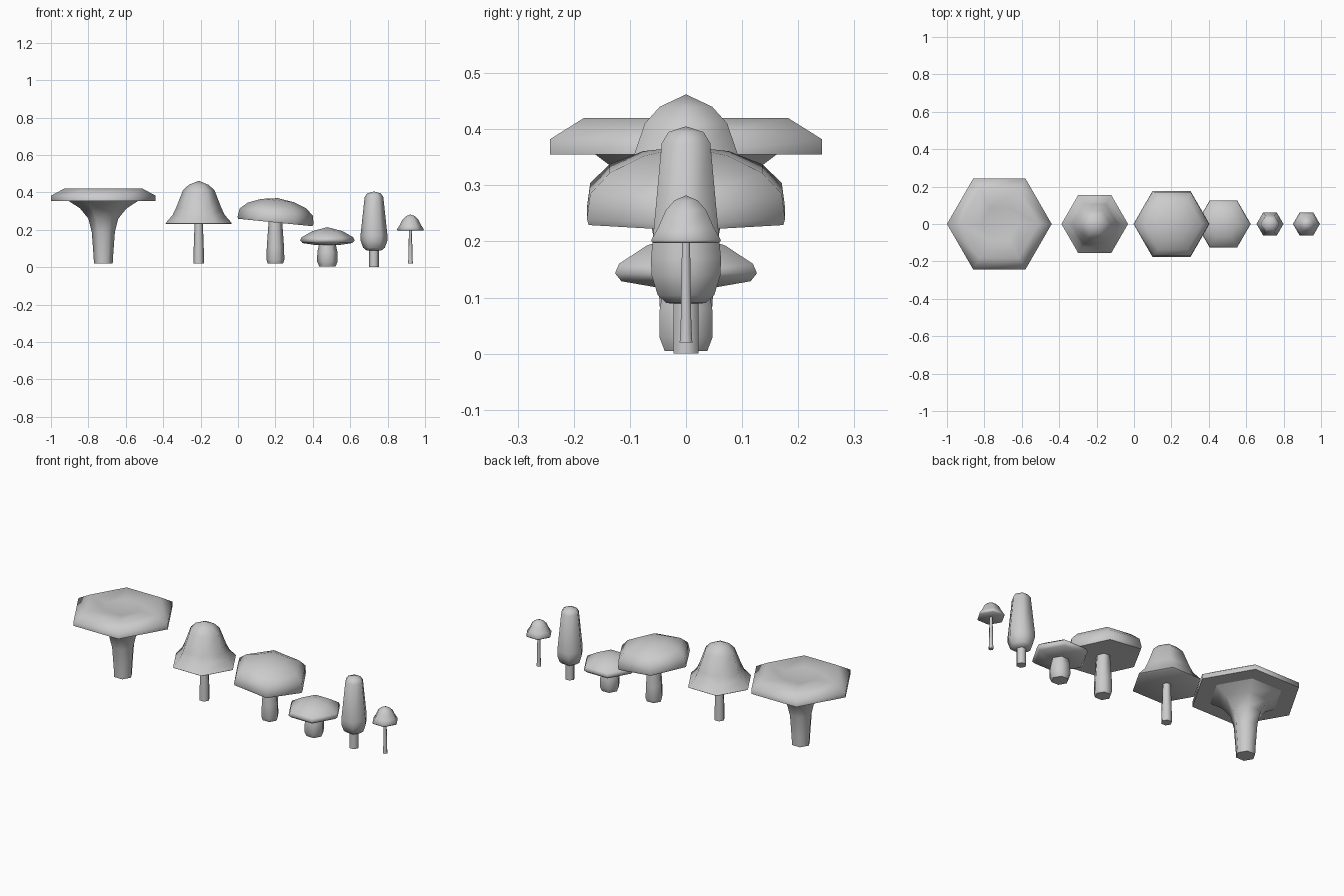
import bpy, bmesh, math
from mathutils import Matrix

SIDES = 6

if "Cube" in bpy.data.objects:
    bpy.data.objects.remove(bpy.data.objects["Cube"], do_unlink=True)

grey = bpy.data.materials.new("plain_grey")
grey.use_nodes = True
colour = (0.6, 0.6, 0.6, 1)
grey.diffuse_color = colour
grey.node_tree.nodes["Principled BSDF"].inputs["Base Color"].default_value = colour


def lathe(name, x, profile, z=0, tilt=0):
    """Turn a bottom-to-top (radius, height) profile into a closed hexagonal solid."""
    bm = bmesh.new()
    rings = []
    for r, h in profile:
        if r == 0:
            rings.append([bm.verts.new((0, 0, h))] * SIDES)
        else:
            rings.append([bm.verts.new((r * math.cos(math.tau * i / SIDES),
                                        r * math.sin(math.tau * i / SIDES), h))
                          for i in range(SIDES)])
    for low, high in zip(rings, rings[1:]):
        for i in range(SIDES):
            j = (i + 1) % SIDES
            corners = [low[i], low[j], high[j], high[i]]
            bm.faces.new(list(dict.fromkeys(corners)))
    # Close any open end
    for ring, radius in ((rings[0][::-1], profile[0][0]), (rings[-1], profile[-1][0])):
        if radius:
            bm.faces.new(ring)
    bmesh.ops.recalc_face_normals(bm, faces=bm.faces)
    mesh = bpy.data.meshes.new(name)
    bm.to_mesh(mesh)
    bm.free()
    mesh.materials.append(grey)
    obj = bpy.data.objects.new(name, mesh)
    bpy.context.collection.objects.link(obj)
    obj.matrix_world = Matrix.Translation((x, 0, z)) @ Matrix.Rotation(tilt, 4, 'Y')
    bpy.ops.object.select_all(action='DESELECT')
    obj.select_set(True)
    bpy.context.view_layer.objects.active = obj
    bpy.ops.object.shade_smooth_by_angle(angle=math.radians(65))
    return obj


# Wide funnel mushroom with a dished top
lathe("funnel_stalk", -0.72, [(0.05, 0.02), (0.053, 0.07), (0.062, 0.19), (0.08, 0.26),
                              (0.125, 0.315), (0.19, 0.357)])
lathe("funnel_cap", -0.72, [(0, 0.355), (0.28, 0.355), (0.28, 0.382), (0.21, 0.42),
                            (0.1, 0.405), (0, 0.4)])

# Bell mushroom
lathe("bell_stalk", -0.21, [(0.028, 0.02), (0.027, 0.1), (0.022, 0.24)])
lathe("bell_cap", -0.21, [(0, 0.235), (0.17, 0.23), (0.178, 0.235), (0.14, 0.278),
                          (0.122, 0.315), (0.085, 0.41), (0.054, 0.44), (0, 0.462)])

# Large mushroom with a tilted cap
lathe("tilted_stalk", 0.2, [(0.041, 0.02), (0.048, 0.04), (0.046, 0.11), (0.036, 0.25)])
lathe("tilted_cap", 0.2, [(0, 0), (0.2, -0.006), (0.204, 0.005), (0.197, 0.05),
                          (0.157, 0.085), (0.088, 0.112), (0, 0.125)],
      z=0.245, tilt=math.radians(5.7))

# Squat mushroom
lathe("squat_stalk", 0.478, [(0.044, 0.005), (0.055, 0.03), (0.054, 0.08), (0.043, 0.13)])
lathe("squat_cap", 0.478, [(0, 0.117), (0.06, 0.118), (0.133, 0.129), (0.146, 0.143),
                           (0.138, 0.16), (0.08, 0.193), (0, 0.214)])

# Tall narrow mushroom
lathe("tall_stalk", 0.727, [(0.026, 0), (0.026, 0.1)])
lathe("tall_cap", 0.727, [(0, 0.088), (0.04, 0.09), (0.058, 0.104), (0.071, 0.14),
                          (0.072, 0.17), (0.05, 0.375), (0.036, 0.395), (0, 0.405)])

# Small thin mushroom
lathe("small_stalk", 0.922, [(0.013, 0.02), (0.011, 0.05), (0.008, 0.21)])
lathe("small_cap", 0.922, [(0, 0.2), (0.068, 0.197), (0.072, 0.202), (0.057, 0.225),
                           (0.042, 0.255), (0.024, 0.273), (0, 0.282)])
